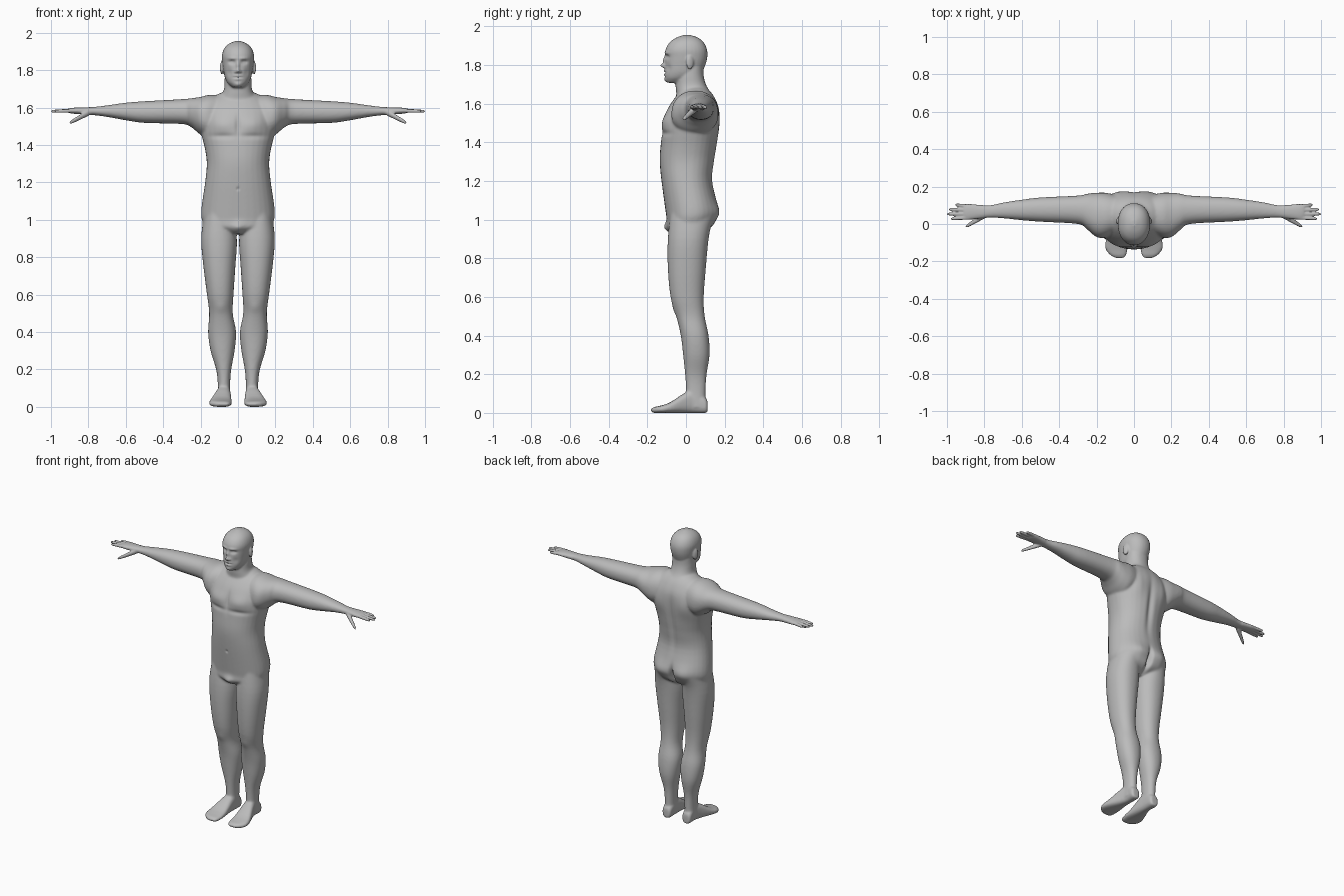
import bpy, bmesh, math
from mathutils import Vector, Matrix

if "Cube" in bpy.data.objects:
    bpy.data.objects.remove(bpy.data.objects["Cube"], do_unlink=True)

SIDES = 32
STEPS = 4
bm = bmesh.new()


def spline(a, b, c, d, t):
    """Catmull-Rom blend between section values b and c."""
    slope_in, slope_out, rise = (c - a) / 2, (d - b) / 2, c - b
    bend = 3 * rise - 2 * slope_in - slope_out
    twist = slope_in + slope_out - 2 * rise
    return b + t * (slope_in + t * (bend + t * twist))


def refine(sections):
    """Insert smooth in-between sections."""
    last = len(sections) - 1
    result = []
    for i in range(last):
        before, after = sections[max(0, i - 1)], sections[min(last, i + 2)]
        for step in range(STEPS):
            columns = zip(before, sections[i], sections[i + 1], after)
            result.append([spline(*values, step / STEPS) for values in columns])
    return result + [sections[last]]


def squared(low, high, wave, power):
    """Coordinate on a rounded-square outline between two limits."""
    return (low + high) / 2 + (high - low) / 2 * math.copysign(abs(wave) ** (2 / power), wave)


def loft(axis, sections, power=2.2):
    """Skin rounded sections (position, u min, u max, v min, v max) along an axis."""
    rings = []
    for position, u_min, u_max, v_min, v_max in refine(sections):
        ring = []
        for k in range(SIDES):
            angle = math.tau * k / SIDES
            u = squared(u_min, u_max, math.cos(angle), power)
            v = squared(v_min, v_max, math.sin(angle), power)
            place = {"x": (position, u, v), "y": (u, position, v), "z": (u, v, position)}
            ring.append(bm.verts.new(place[axis]))
        rings.append(ring)
    for lower, upper in zip(rings, rings[1:]):
        for k in range(SIDES):
            bm.faces.new((lower[k - 1], lower[k], upper[k], upper[k - 1]))
    bm.faces.new(rings[0])
    bm.faces.new(rings[-1])


def centred_loft(sections):
    """Loft upward from (height, half width, front, back)."""
    loft("z", [(height, -half, half, front, back) for height, half, front, back in sections])


def digit(start, end, root_radius, tip_radius):
    """Round-tipped finger running outward along x."""
    start, end = Vector(start), Vector(end)
    sections = []
    for t, swell in ((0, 1), (.3, 1), (.6, 1), (.9, .9), (1, .4)):
        p = start.lerp(end, t)
        r = swell * (root_radius + (tip_radius - root_radius) * t)
        sections.append((p.x, p.y - r, p.y + r, p.z - r, p.z + r))
    loft("x", sections)


# Left leg
loft("z", [
    (1.04, .03, .18, -.08, .14), (.9, .006, .197, -.094, .117), (.75, .014, .185, -.094, .103),
    (.6, .024, .166, -.08, .092), (.5, .028, .154, -.05, .097), (.4, .01, .16, -.027, .117),
    (.3, .018, .147, -.015, .122), (.2, .036, .117, -.005, .107), (.12, .042, .108, 0, .102),
    (.03, .042, .108, 0, .1)])

# Left foot
loft("y", [
    (.112, .06, .09, .01, .05), (.1, .044, .106, 0, .08), (.03, .04, .11, 0, .12),
    (-.08, .034, .148, 0, .056), (-.13, .034, .153, 0, .038), (-.165, .042, .128, 0, .03),
    (-.182, .055, .1, .01, .02)], 2.6)

# Left arm and palm
loft("x", [
    (.07, -.03, .14, 1.5, 1.66), (.15, -.07, .165, 1.44, 1.668), (.2, -.07, .167, 1.455, 1.657),
    (.25, -.03, .162, 1.495, 1.65), (.3, 0, .152, 1.512, 1.645), (.5, .012, .142, 1.518, 1.634),
    (.6, .02, .13, 1.532, 1.626), (.7, .03, .115, 1.55, 1.612), (.78, .033, .1, 1.56, 1.603),
    (.88, .023, .107, 1.567, 1.599), (.91, .03, .103, 1.573, 1.594)])

# Left fingers and thumb
for i, reach in enumerate((.98, 1, .99, .957)):
    digit((.88, .034 + .02 * i, 1.584), (reach, .028 + .025 * i, 1.58), .0105, .0085)
digit((.79, .052, 1.578), (.9, -.015, 1.518), .018, .01)

# Left ear
ear = Matrix.Translation((.086, .02, 1.813)) @ Matrix.Rotation(.35, 4, "Z")
bmesh.ops.create_uvsphere(bm, u_segments=SIDES, v_segments=16, radius=1,
                          matrix=ear @ Matrix.Diagonal((.009, .021, .037, 1)))

# Mirror the limbs and ear to the right side
copy = bmesh.ops.duplicate(bm, geom=bm.verts[:] + bm.edges[:] + bm.faces[:])["geom"]
bmesh.ops.scale(bm, vec=(-1, 1, 1), verts=[g for g in copy if isinstance(g, bmesh.types.BMVert)])

# Torso
centred_loft([
    (.925, .05, -.07, .07), (.96, .165, -.1, .13), (1, .193, -.1, .152), (1.06, .196, -.108, .165),
    (1.2, .176, -.127, .137), (1.3, .167, -.136, .147), (1.38, .177, -.132, .16),
    (1.48, .2, -.12, .172), (1.57, .2, -.096, .172), (1.63, .165, -.058, .15),
    (1.67, .11, -.02, .12), (1.69, .06, 0, .09)])

# Neck
centred_loft([(1.58, .12, -.06, .16), (1.64, .105, -.05, .14), (1.69, .077, -.054, .108),
              (1.74, .072, -.048, .092), (1.79, .07, -.03, .09)])

# Head
centred_loft([
    (1.708, .028, -.098, -.02), (1.73, .054, -.108, .04), (1.76, .07, -.11, .08),
    (1.8, .078, -.109, .1), (1.84, .084, -.107, .11), (1.88, .086, -.106, .109),
    (1.917, .073, -.085, .092), (1.942, .047, -.05, .062), (1.956, .012, -.01, .02)])
bmesh.ops.recalc_face_normals(bm, faces=bm.faces[:])

mesh = bpy.data.meshes.new("body")
bm.to_mesh(mesh)
bm.free()
body = bpy.data.objects.new("body", mesh)
bpy.context.collection.objects.link(body)
bpy.context.view_layer.objects.active = body
body.select_set(True)

# Fuse all parts into one skin
fuse = body.modifiers.new("fuse", "REMESH")
fuse.mode = "VOXEL"
fuse.voxel_size = .005
bpy.ops.object.modifier_apply(modifier=fuse.name)


def firmness(point):
    """Hands, head and feet stay crisp while the joints blend."""
    if abs(point.x) > .8:
        return "crisp"
    return "firm" if point.z > 1.73 or point.z < .09 else "soft"


# Blend the joints
for name, weight in {"soft": 1, "firm": .3, "crisp": .12}.items():
    group = body.vertex_groups.new(name=name)
    members = [v.index for v in body.data.vertices if firmness(v.co) == name]
    group.add(members, weight, "REPLACE")
    blend = body.modifiers.new(name, "SMOOTH")
    blend.vertex_group = name
    blend.factor = .5
    blend.iterations = 25
    bpy.ops.object.modifier_apply(modifier=blend.name)


def press(x, z, wide, tall, depth, side=-1):
    """Push a soft mirrored spot along y, on the front (-1) or the back (1)."""
    for v in body.data.vertices:
        across, up = (abs(v.co.x) - x) / wide, (v.co.z - z) / tall
        if abs(up) < 3 and abs(across) < 3:
            facing = min(1, max(0, side * v.co.y * 12))
            v.co.y -= side * facing * depth * math.exp(-across ** 2 - up ** 2)


# Face
press(x=.033, z=1.843, wide=.016, tall=.01, depth=.013)     # eye sockets
press(x=.033, z=1.842, wide=.01, tall=.006, depth=-.005)    # eyeballs
press(x=.03, z=1.863, wide=.026, tall=.008, depth=-.006)    # brows
press(x=0, z=1.825, wide=.009, tall=.022, depth=-.012)      # nose bridge
press(x=0, z=1.797, wide=.01, tall=.011, depth=-.022)       # nose tip
press(x=.013, z=1.792, wide=.007, tall=.007, depth=-.009)   # nostrils
press(x=.045, z=1.785, wide=.014, tall=.02, depth=.005)     # cheeks
press(x=0, z=1.77, wide=.02, tall=.005, depth=-.006)        # upper lip
press(x=0, z=1.761, wide=.022, tall=.004, depth=.006)       # mouth
press(x=0, z=1.752, wide=.017, tall=.006, depth=-.006)      # lower lip
press(x=0, z=1.722, wide=.02, tall=.012, depth=-.007)       # chin

# Chest, belly and knees
press(x=.085, z=1.51, wide=.07, tall=.045, depth=-.015)
press(x=.08, z=1.447, wide=.07, tall=.015, depth=.007)
press(x=0, z=1.5, wide=.014, tall=.06, depth=.008)
press(x=0, z=1.165, wide=.007, tall=.009, depth=.006)
press(x=0, z=.955, wide=.03, tall=.03, depth=-.014)
press(x=.09, z=.53, wide=.03, tall=.03, depth=-.006)

# Spine, shoulder blades and buttocks
press(x=0, z=1.38, wide=.02, tall=.16, depth=.013, side=1)
press(x=.1, z=1.5, wide=.05, tall=.07, depth=-.01, side=1)
press(x=.085, z=1.03, wide=.06, tall=.055, depth=-.016, side=1)
press(x=0, z=1, wide=.014, tall=.06, depth=.035, side=1)

# Plain grey skin
grey = bpy.data.materials.new("plain_grey")
grey.use_nodes = True
colour = (.5, .5, .5, 1)
grey.diffuse_color = colour
grey.node_tree.nodes["Principled BSDF"].inputs["Base Color"].default_value = colour
body.data.materials.clear()
body.data.materials.append(grey)
body.data.shade_smooth()
